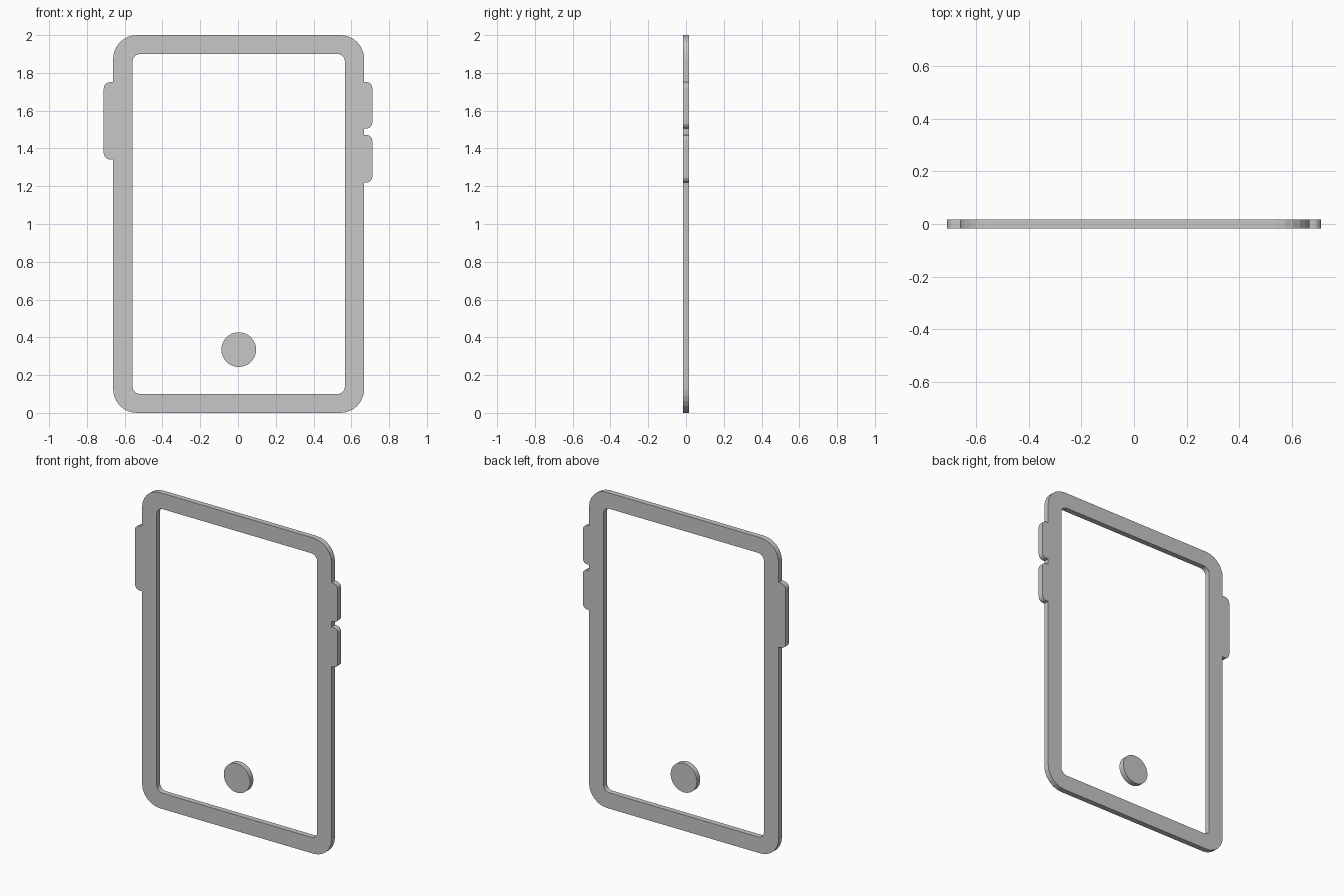
import bpy
import bmesh
from math import cos, sin, pi

THICK = 0.034
SEGMENTS = 6
GREY = (0.57, 0.57, 0.57, 1)

cube = bpy.data.objects.get("Cube")
if cube:
    bpy.data.objects.remove(cube, do_unlink=True)

# Single colour
grey = bpy.data.materials.new("light grey")
grey.use_nodes = True
grey.diffuse_color = GREY
grey.node_tree.nodes["Principled BSDF"].inputs["Base Color"].default_value = GREY


def rounded_rect(x0, x1, z0, z1, right_r, left_r):
    """Outline of a rectangle with separate corner radii on its two sides."""
    corners = [(x1, z1, -1, -1, right_r), (x0, z1, 1, -1, left_r),
               (x0, z0, 1, 1, left_r), (x1, z0, -1, 1, right_r)]
    points = []
    for i, (x, z, sx, sz, r) in enumerate(corners):
        if r == 0:
            points.append((x, z))
            continue
        for k in range(SEGMENTS + 1):
            a = pi / 2 * (i + k / SEGMENTS)
            points.append((x + sx * r + r * cos(a), z + sz * r + r * sin(a)))
    return points


def plate(name, outline, hole=None):
    """Slab of constant thickness, with an optional hole of equal point count."""
    bm = bmesh.new()
    outer = [bm.verts.new((x, -THICK / 2, z)) for x, z in outline]
    if hole:
        inner = [bm.verts.new((x, -THICK / 2, z)) for x, z in hole]
        n = len(outer)
        for i in range(n):
            j = (i + 1) % n
            bm.faces.new((outer[i], outer[j], inner[j], inner[i]))
    else:
        bm.faces.new(outer)
    result = bmesh.ops.extrude_face_region(bm, geom=bm.faces[:], use_keep_orig=True)
    moved = [g for g in result["geom"] if isinstance(g, bmesh.types.BMVert)]
    bmesh.ops.translate(bm, verts=moved, vec=(0, THICK, 0))
    bmesh.ops.recalc_face_normals(bm, faces=bm.faces[:])
    mesh = bpy.data.meshes.new(name)
    bm.to_mesh(mesh)
    bm.free()
    mesh.materials.append(grey)
    obj = bpy.data.objects.new(name, mesh)
    bpy.context.collection.objects.link(obj)


# Body frame around the open screen
LEFT, RIGHT = 0.668, -0.661
plate("body_frame",
      rounded_rect(RIGHT, LEFT, 0, 2, 0.125, 0.125),
      rounded_rect(-0.558, 0.566, 0.1, 1.9, 0.04, 0.04))

# Side buttons, rounded on their outer edge
plate("right_power_button", rounded_rect(-0.711, RIGHT, 1.341, 1.751, 0, 0.035))
plate("left_upper_button", rounded_rect(LEFT, 0.711, 1.506, 1.751, 0.03, 0))
plate("left_lower_button", rounded_rect(LEFT, 0.711, 1.22, 1.471, 0.03, 0))

# Round home button
SIDES = 32
plate("home_button", [(0.004 + 0.092 * cos(2 * pi * i / SIDES),
                       0.335 + 0.092 * sin(2 * pi * i / SIDES)) for i in range(SIDES)])
